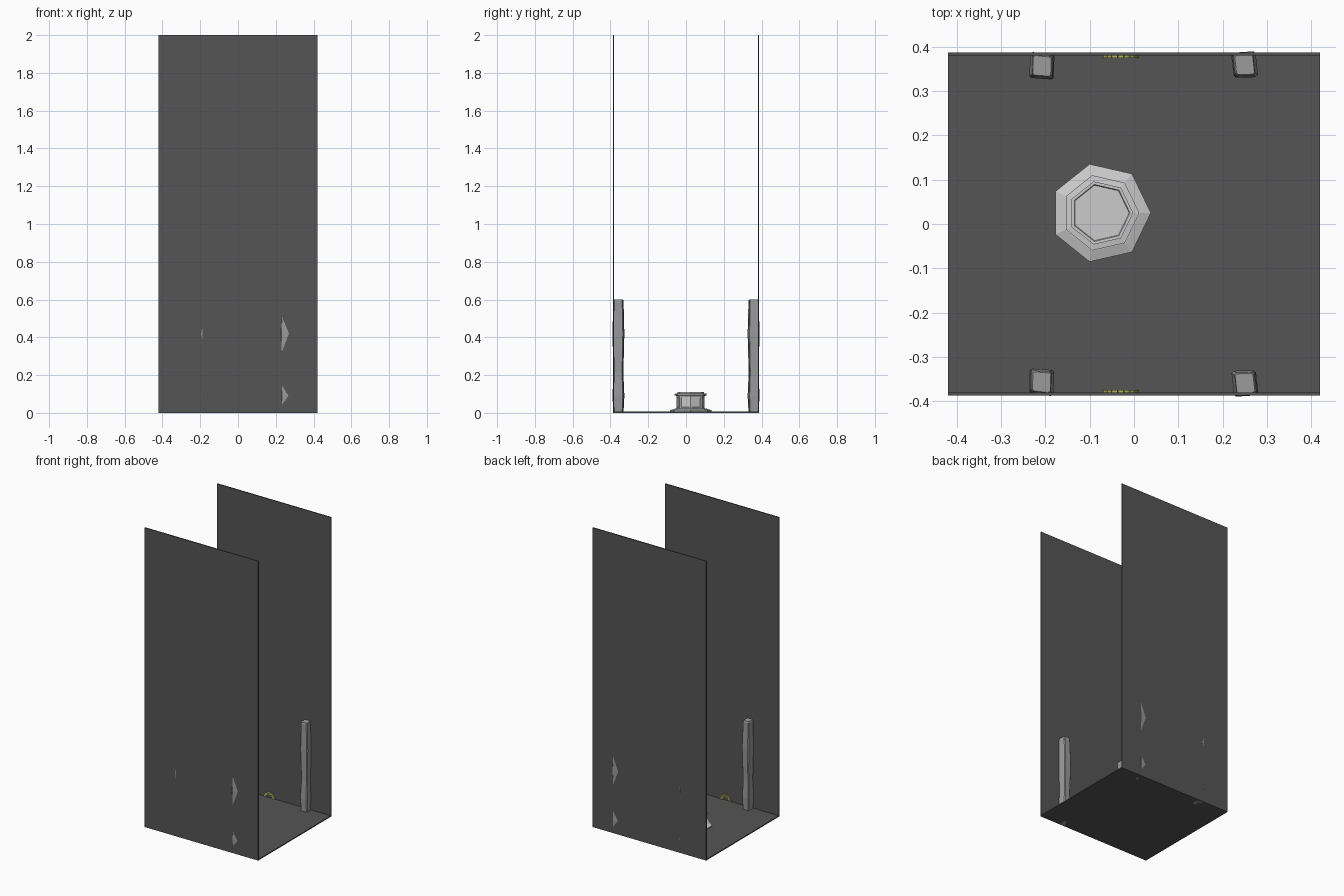
import bpy, bmesh, math
from mathutils import Vector

if "Cube" in bpy.data.objects:
    bpy.data.objects.remove(bpy.data.objects["Cube"])


def material(name, r, g, b):
    m = bpy.data.materials.new(name)
    m.diffuse_color = (r, g, b, 1)
    m.use_nodes = True
    m.node_tree.nodes["Principled BSDF"].inputs["Base Color"].default_value = m.diffuse_color
    return m


dark = material("dark_stone", 0.09, 0.09, 0.09)
mid = material("pillar_stone", 0.33, 0.33, 0.33)
olive = material("olive_brick", 0.45, 0.47, 0.13)


def finish(bm, name, mat=None, loc=(0, 0, 0), rot=0):
    bmesh.ops.recalc_face_normals(bm, faces=bm.faces)
    me = bpy.data.meshes.new(name)
    bm.to_mesh(me)
    bm.free()
    ob = bpy.data.objects.new(name, me)
    bpy.context.collection.objects.link(ob)
    ob.location = loc
    ob.rotation_euler.z = rot
    if mat:
        me.materials.append(mat)
    return ob


def box(name, lo, hi, mat):
    bm = bmesh.new()
    bmesh.ops.create_cube(bm, size=1)
    for v in bm.verts:
        v.co = Vector([(a + b) / 2 + c * (b - a) for a, b, c in zip(lo, hi, v.co)])
    return finish(bm, name, mat)


def loft(bm, rings):
    """Skin a stack of closed rings and cap both ends."""
    vs = [[bm.verts.new(p) for p in r] for r in rings]
    n = len(vs[0])
    bands = []
    for a, b in zip(vs, vs[1:]):
        bands.append([bm.faces.new((a[i], a[(i + 1) % n], b[(i + 1) % n], b[i]))
                      for i in range(n)])
    bm.faces.new(vs[0][::-1])
    bm.faces.new(vs[-1])
    return bands


# Corridor floor and walls
T = 0.007
box("floor", (-0.42, -0.387, 0), (0.42, 0.387, T), dark)
box("front_wall", (-0.42, -0.387, 0), (0.42, -0.387 + T, 2), dark)
box("back_wall", (-0.42, 0.387 - T, 0), (0.42, 0.387, 2), dark)

# Rough-hewn pillars: slightly swelling and pinching square section
swell = [(0, 0.94, 0), (0.09, 1.1, 0.001), (0.21, 0.92, 0), (0.3, 1.0, -0.001),
         (0.42, 1.11, -0.001), (0.53, 1.0, 0), (0.592, 0.95, 0.001), (0.6, 0.84, 0)]
section = [(-0.017, -0.0275), (0.022, -0.025), (0.027, -0.021), (0.022, 0.022),
           (0.017, 0.026), (-0.021, 0.025), (-0.026, 0.020), (-0.021, -0.024)]


def pillar(name, x, y, rot):
    bm = bmesh.new()
    loft(bm, [[(px * s + d, py * s, z) for px, py in section] for z, s, d in swell])
    finish(bm, name, mid, (x, y, 0), rot)


for side, s in (("front", -1), ("back", 1)):
    pillar(side + "_right_pillar", 0.25, 0.359 * s, 0 if s < 0 else math.pi)
    pillar(side + "_left_pillar", -0.208, 0.357 * s, math.radians(-8 if s > 0 else 172))


# Seven-sided pedestal with stepped foot, panelled body, cap and shallow basin
def heptagon(r, z):
    return [(r * math.cos(i * math.tau / 7), r * math.sin(i * math.tau / 7), z)
            for i in range(7)]


profile = [(0.113, 0.003), (0.113, 0.014), (0.088, 0.022), (0.076, 0.022),
           (0.076, 0.090), (0.087, 0.092), (0.087, 0.101), (0.073, 0.103),
           (0.073, 0.110), (0.066, 0.110), (0.064, 0.106)]
bm = bmesh.new()
bands = loft(bm, [heptagon(r, z) for r, z in profile])
bmesh.ops.recalc_face_normals(bm, faces=bm.faces)
bmesh.ops.inset_individual(bm, faces=bands[3], thickness=0.011)
bmesh.ops.inset_individual(bm, faces=bands[3], thickness=0.002, depth=-0.004)
finish(bm, "pedestal", None, (-0.075, 0.025, 0))

# Small brick arches at the foot of each wall
BRICKS = 9
for side, s in (("front", -1), ("back", 1)):
    bm = bmesh.new()
    for i in range(BRICKS):
        a0 = math.pi * (i + 0.06) / BRICKS
        a1 = math.pi * (i + 0.94) / BRICKS
        corners = [(0.025, a0), (0.040, a0), (0.040, a1), (0.025, a1)]
        loft(bm, [[(r * math.cos(a), y * s, T - 0.002 + r * math.sin(a))
                   for r, a in corners] for y in (0.374, 0.382)])
    finish(bm, side + "_arch", olive, (-0.03, 0, 0))
